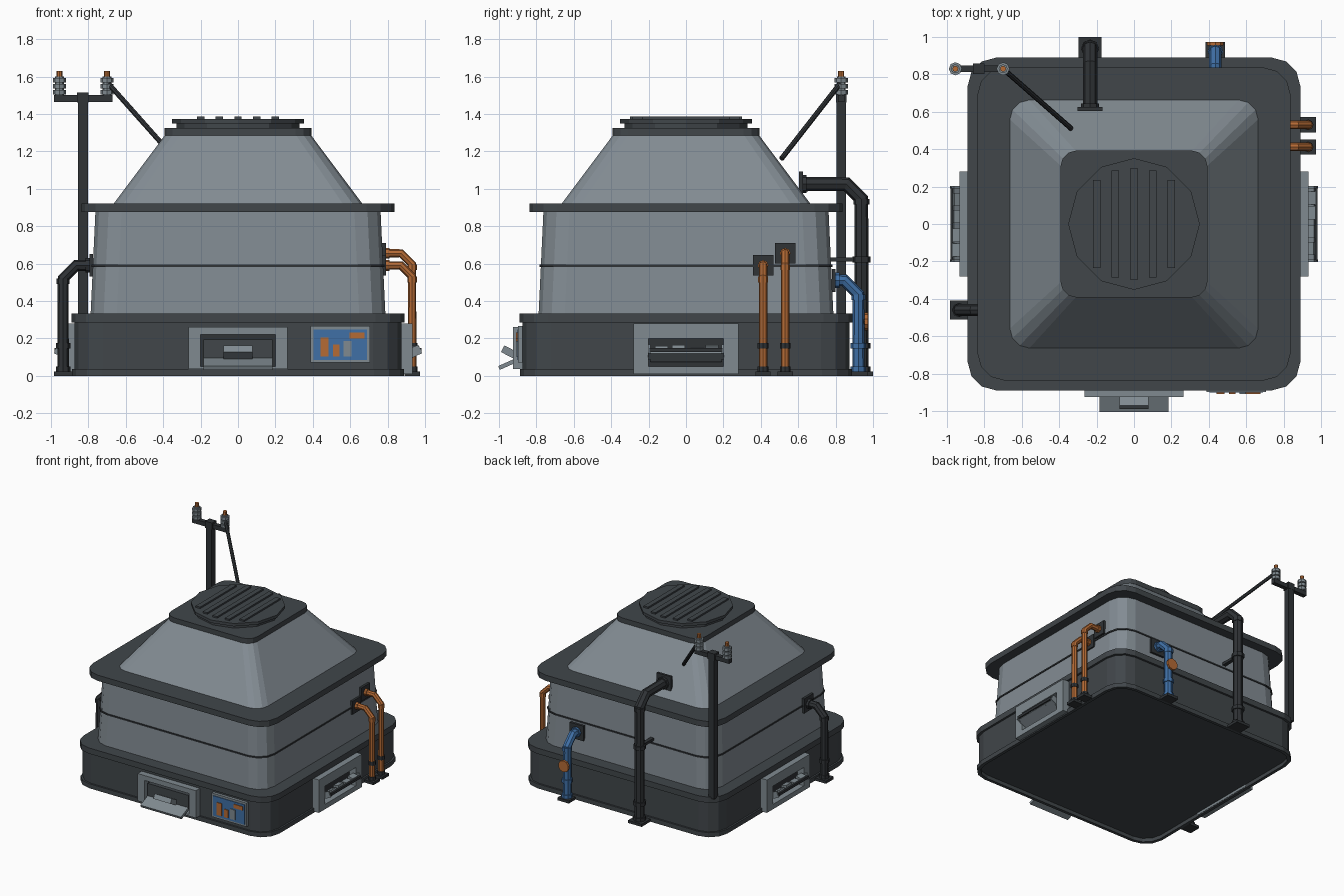
import bpy, bmesh, math
from mathutils import Matrix, Vector

cube = bpy.data.objects.get("Cube")
if cube:
    bpy.data.objects.remove(cube, do_unlink=True)


def material(name, rgb):
    m = bpy.data.materials.new(name)
    m.use_nodes = True
    m.diffuse_color = (*rgb, 1)
    m.node_tree.nodes["Principled BSDF"].inputs["Base Color"].default_value = (*rgb, 1)
    return m


DARK = material("dark steel", (0.052, 0.061, 0.068))
BLACK = material("blackened iron", (0.029, 0.033, 0.037))
WALL = material("grey wall", (0.225, 0.262, 0.292))
FRAME = material("grey frame", (0.215, 0.255, 0.28))
ORANGE = material("copper orange", (0.46, 0.145, 0.035))
BLUE = material("blue paint", (0.05, 0.16, 0.38))


def finish(name, bm, mat, spin=0):
    """Turn a bmesh into an object, rotated about z by spin degrees."""
    bmesh.ops.transform(bm, matrix=Matrix.Rotation(math.radians(spin), 4, 'Z'), verts=bm.verts)
    bmesh.ops.recalc_face_normals(bm, faces=bm.faces)
    me = bpy.data.meshes.new(name)
    bm.to_mesh(me)
    bm.free()
    me.materials.append(mat)
    ob = bpy.data.objects.new(name, me)
    bpy.context.collection.objects.link(ob)
    return ob


def box(name, lo, hi, mat, spin=0, tilt=0):
    """Box between two corners, tilted about its own x axis."""
    lo, hi = Vector(lo), Vector(hi)
    bm = bmesh.new()
    m = (Matrix.Translation((lo + hi) / 2) @ Matrix.Rotation(math.radians(tilt), 4, 'X')
         @ Matrix.Diagonal((*(hi - lo), 1)))
    bmesh.ops.create_cube(bm, size=1, matrix=m)
    return finish(name, bm, mat, spin)


def rod(name, a, b, r, mat, spin=0, sides=8):
    a, b = Vector(a), Vector(b)
    d = b - a
    bm = bmesh.new()
    m = Matrix.Translation((a + b) / 2) @ d.to_track_quat('Z', 'Y').to_matrix().to_4x4()
    bmesh.ops.create_cone(bm, cap_ends=True, segments=sides, radius1=r, radius2=r,
                          depth=d.length, matrix=m)
    return finish(name, bm, mat, spin)


def tier(name, rings, mat, seg=3):
    """Loft of rounded squares given as (half width, height, corner radius)."""
    bm = bmesh.new()
    loops = []
    for half, z, r in rings:
        loop = []
        for q in range(4):
            for i in range(seg + 1):
                t = math.pi / 2 * (q + i / seg)
                cx = (half - r) * (1 if q in (0, 3) else -1)
                cy = (half - r) * (1 if q in (0, 1) else -1)
                loop.append(bm.verts.new((cx + r * math.cos(t), cy + r * math.sin(t), z)))
        loops.append(loop)
    for a, b in zip(loops, loops[1:]):
        for i in range(len(a)):
            j = (i + 1) % len(a)
            bm.faces.new((a[i], a[j], b[j], b[i]))
    bm.faces.new(loops[0][::-1])
    bm.faces.new(loops[-1])
    return finish(name, bm, mat)


# Main stacked body, with a raised floor inside the foot rim
tier("base_foot", [(0.862, 0.03, 0.145), (0.862, 0, 0.145), (0.887, 0, 0.16), (0.887, 0.037, 0.16)], DARK)
tier("base", [(0.873, 0.034, 0.15), (0.873, 0.29, 0.15)], DARK)
tier("base_rim", [(0.89, 0.285, 0.155), (0.89, 0.332, 0.155)], DARK)
tier("lower_wall", [(0.788, 0.33, 0.14), (0.762, 0.885, 0.14)], WALL)
tier("wall_seam", [(0.782, 0.582, 0.14), (0.782, 0.594, 0.14)], BLACK)
tier("eave", [(0.838, 0.875, 0.15), (0.838, 0.922, 0.15)], DARK)
tier("sloped_roof", [(0.665, 0.92, 0.105), (0.388, 1.29, 0.08)], WALL)
tier("roof_cap", [(0.393, 1.285, 0.085), (0.393, 1.325, 0.085)], DARK)

# Round vent with slats
rod("vent_neck", (0, 0, 1.32), (0, 0, 1.355), 0.33, DARK, sides=12)
rod("vent_disc", (0, 0, 1.35), (0, 0, 1.373), 0.352, DARK, sides=12)
for i in range(-2, 3):
    x, l = i * 0.1, (0.3, 0.285, 0.235)[abs(i)]
    box("vent_slat", (x - 0.02, -l, 1.37), (x + 0.02, l, 1.386), DARK)


def frame(name, w, z0, z1, iw, iz0, iz1, back, front, spin):
    """Rectangular frame with a dark recess behind it."""
    box(name + "_top", (-w, front, iz1), (w, back, z1), FRAME, spin)
    box(name + "_sill", (-w, front, z0), (w, back, iz0), FRAME, spin)
    for a, b in ((-w, -iw), (iw, w)):
        box(name + "_jamb", (a, front, iz0), (b, back, iz1), FRAME, spin)
    box(name + "_recess", (-iw, back - 0.015, iz0), (iw, back, iz1), BLACK, spin)


# Front hatch with chute and ingot
frame("front_hatch", 0.265, 0.035, 0.26, 0.2, 0.05, 0.22, -0.86, -0.925, 0)
box("chute", (-0.185, -1.004, 0.052), (0.185, -0.9, 0.074), FRAME, 0, 24)
box("chute_backing", (-0.185, -0.91, 0.085), (0.185, -0.87, 0.195), DARK)
box("ingot", (-0.078, -0.985, 0.105), (0.078, -0.9, 0.145), FRAME, 0, -28)

# Side hatches with loading scoops
for side, spin in (("left", 90), ("right", -90)):
    frame(side + "_hatch", 0.28, 0.01, 0.28, 0.2, 0.05, 0.2, -0.86, -0.932, spin)
    box(side + "_scoop", (-0.19, -0.975, 0.095), (0.19, -0.885, 0.115), FRAME, spin, -32)
    box(side + "_scoop_lip", (-0.195, -0.982, 0.128), (0.195, -0.967, 0.148), BLACK, spin)
    for x in (-0.196, 0.196):
        box(side + "_scoop_cheek", (x - 0.006, -0.978, 0.1), (x + 0.006, -0.89, 0.15), FRAME, spin, -25)
    for i, x in enumerate((-0.13, -0.04, 0.06, 0.14)):
        box(side + "_ore_lump", (x - 0.035, -0.968, 0.118), (x + 0.035, -0.92, 0.15 + 0.01 * (i % 2)),
            FRAME, spin, -25 + 12 * i)

# Control panel with gauge bars
box("panel_frame", (0.388, -0.897, 0.07), (0.705, -0.86, 0.265), FRAME)
box("panel_screen", (0.405, -0.902, 0.085), (0.69, -0.89, 0.248), BLUE)
for x0, x1, z0, z1, mat in ((0.442, 0.485, 0.102, 0.205, ORANGE), (0.507, 0.543, 0.102, 0.168, ORANGE),
                            (0.565, 0.607, 0.102, 0.185, FRAME), (0.595, 0.675, 0.2, 0.232, ORANGE)):
    box("gauge_bar", (x0, -0.908, z0), (x1, -0.9, z1), mat)


def pipe(name, spin, u, z, wall, out, bend, r, mat, trim, plate, foot):
    """Pipe leaving a wall, turning down through a mitred elbow to a foot plate."""
    pts = [(u, -wall, z), (u, bend - out, z), (u, -out, z - bend), (u, -out, 0.01)]
    cu = bpy.data.curves.new(name, 'CURVE')
    cu.dimensions = '3D'
    cu.bevel_depth, cu.bevel_resolution, cu.use_fill_caps = r, 2, True
    sp = cu.splines.new('POLY')
    sp.points.add(len(pts) - 1)
    for p, co in zip(sp.points, pts):
        p.co = (*co, 1)
    tmp = bpy.data.objects.new(name + "_path", cu)
    bpy.context.collection.objects.link(tmp)
    bm = bmesh.new()
    me = bpy.data.meshes.new_from_object(tmp.evaluated_get(bpy.context.evaluated_depsgraph_get()))
    bm.from_mesh(me)
    for f in bm.faces:
        f.smooth = False
    bpy.data.objects.remove(tmp, do_unlink=True)
    finish(name, bm, mat, spin)
    # Wall flange, foot plate and collars
    box(name + "_flange", (u - plate, -wall - 0.02, z - plate), (u + plate, -wall, z + plate), BLACK, spin)
    box(name + "_foot", (u - foot, -out - foot, 0), (u + foot, -out + foot, 0.022), BLACK, spin)
    for h in (0.035, 0.16):
        rod(name + "_collar", (u, -out, h - 0.015), (u, -out, h + 0.015), r * 1.25, trim, spin)
    rod(name + "_elbow_ring", (u, -out, z - bend - 0.03), (u, -out, z - bend), r * 1.12, mat, spin)
    rod(name + "_wall_ring", (u, -wall - 0.04, z), (u, -wall - 0.01, z), r * 1.25, mat, spin)


pipe("copper_pipe_short", 90, 0.412, 0.59, 0.77, 0.931, 0.06, 0.023, ORANGE, BLACK, 0.055, 0.041)
pipe("copper_pipe_tall", 90, 0.53, 0.655, 0.77, 0.931, 0.06, 0.023, ORANGE, BLACK, 0.055, 0.041)
pipe("iron_pipe", -90, 0.46, 0.59, 0.775, 0.935, 0.07, 0.031, BLACK, BLACK, 0.06, 0.05)
pipe("blue_pipe", 180, -0.435, 0.51, 0.78, 0.922, 0.075, 0.033, BLUE, BLUE, 0.062, 0.052)
pipe("exhaust_pipe", 180, 0.235, 1.025, 0.605, 0.938, 0.08, 0.039, BLACK, BLACK, 0.066, 0.062)

# Valve wheel, and bracket holding the exhaust pipe to the wall
rod("valve_stem", (0.435, 0.92, 0.29), (0.435, 0.96, 0.29), 0.015, BLACK)
rod("valve_wheel", (0.435, 0.955, 0.29), (0.435, 0.972, 0.29), 0.047, ORANGE, sides=10)
box("exhaust_bracket", (-0.25, 0.765, 0.61), (-0.22, 0.93, 0.632), BLACK)
rod("exhaust_clamp", (-0.235, 0.938, 0.605), (-0.235, 0.938, 0.637), 0.048, BLACK)

# Power mast with cross arm, insulators and cable
box("mast", (-0.855, 0.804, 0.32), (-0.803, 0.856, 1.5), BLACK)
box("cross_arm", (-0.985, 0.812, 1.465), (-0.67, 0.848, 1.5), BLACK)
box("arm_clamp", (-0.86, 0.802, 1.46), (-0.798, 0.858, 1.515), BLACK)
for x in (-0.955, -0.7):
    rod("insulator_core", (x, 0.83, 1.5), (x, 0.83, 1.6), 0.024, FRAME)
    for z in (1.515, 1.547, 1.579):
        rod("insulator_disc", (x, 0.83, z - 0.012), (x, 0.83, z + 0.012), 0.035, FRAME)
    rod("terminal", (x, 0.83, 1.59), (x, 0.83, 1.63), 0.016, ORANGE)
rod("cable", (-0.7, 0.83, 1.57), (-0.335, 0.51, 1.16), 0.014, BLACK)
